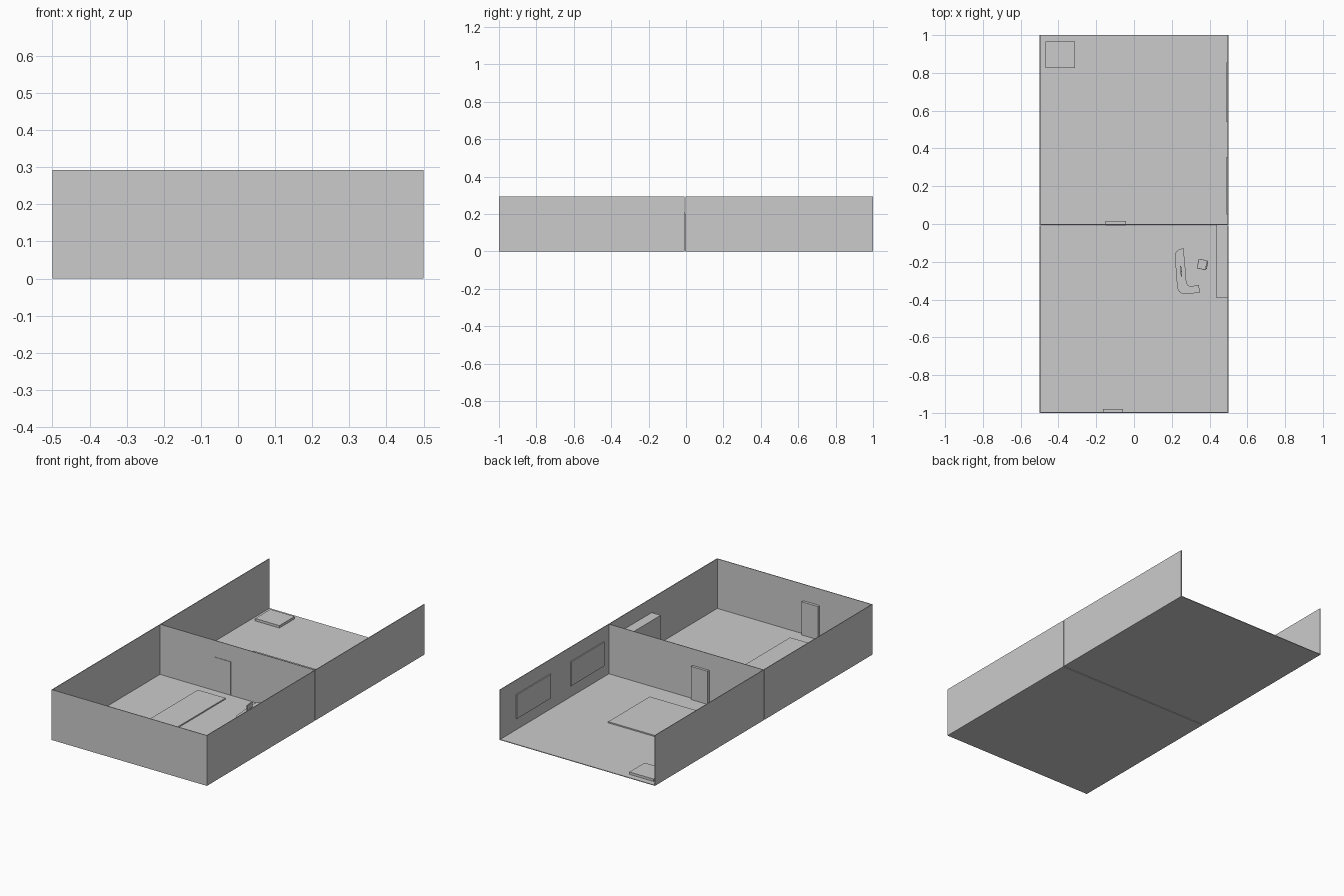
import bpy, bmesh, math

if "Cube" in bpy.data.objects:
    bpy.data.objects.remove(bpy.data.objects["Cube"])

H = 0.293   # wall height
T = 0.004   # wall and floor thickness


def box(name, x0, x1, y0, y1, z0, z1, rot=0, bevel=0):
    bm = bmesh.new()
    bmesh.ops.create_cube(bm, size=1)
    bmesh.ops.scale(bm, vec=(x1 - x0, y1 - y0, z1 - z0), verts=bm.verts)
    me = bpy.data.meshes.new(name)
    bm.to_mesh(me)
    bm.free()
    ob = bpy.data.objects.new(name, me)
    ob.location = ((x0 + x1) / 2, (y0 + y1) / 2, (z0 + z1) / 2)
    ob.rotation_euler.z = rot
    bpy.context.collection.objects.link(ob)
    if bevel:
        m = ob.modifiers.new("round", 'BEVEL')
        m.width, m.segments = bevel, 2
    return ob


def prism(name, outline, z0, z1):
    bm = bmesh.new()
    face = bm.faces.new([bm.verts.new((x, y, z0)) for x, y in outline])
    ext = bmesh.ops.extrude_face_region(bm, geom=[face])
    top = [v for v in ext["geom"] if isinstance(v, bmesh.types.BMVert)]
    bmesh.ops.translate(bm, vec=(0, 0, z1 - z0), verts=top)
    bmesh.ops.recalc_face_normals(bm, faces=bm.faces)
    me = bpy.data.meshes.new(name)
    bm.to_mesh(me)
    bm.free()
    ob = bpy.data.objects.new(name, me)
    bpy.context.collection.objects.link(ob)
    return ob


# floors and side walls of the two rooms, with a hairline joint between them
for room, y0, y1 in (("front_room", -1, -0.009), ("back_room", -0.004, 1)):
    box(room + "_floor", -0.5, 0.5, y0, y1, 0, T)
    box(room + "_left_wall", -0.5, -0.5 + T, y0, y1, 0, H)
    box(room + "_right_wall", 0.5 - T, 0.5, y0, y1, 0, H)

# cross walls (the back end stays open)
box("front_wall", -0.5, 0.5, -1, -1 + T, 0, H)
box("middle_wall", -0.5 + T, 0.5 - T, -0.004, 0, 0, H)

# doors
box("middle_door", -0.15, -0.043, -0.007, 0.015, T, 0.197)
box("front_door", -0.163, -0.058, -0.996, -0.98, T, 0.197)

# windows on the inside of the right wall
for i, (y0, y1) in enumerate(((0.05, 0.355), (0.54, 0.855))):
    box(f"window_{i + 1}", 0.49, 0.4965, y0, y1, 0.07, 0.21)

# floor coverings and low platform
box("long_rug", -0.213, -0.035, -0.907, -0.064, T, 0.011)
box("square_rug", -0.253, 0.148, 0.122, 0.504, T, 0.011)
box("low_platform", -0.468, -0.312, 0.826, 0.966, T, 0.018)

# tall cabinet against the right wall
box("cabinet", 0.438, 0.496, -0.393, -0.006, T, 0.21)

# curved reception desk
desk = [(0.217, -0.165), (0.222, -0.148), (0.238, -0.135), (0.263, -0.127),
        (0.268, -0.20), (0.274, -0.26), (0.277, -0.305), (0.284, -0.322),
        (0.298, -0.331), (0.343, -0.322), (0.349, -0.362), (0.295, -0.37),
        (0.255, -0.368), (0.238, -0.358), (0.229, -0.338), (0.222, -0.25)]
prism("reception_desk", desk, T, 0.085)

# computer on the desk
r = math.radians(5)
box("monitor_foot", 0.241, 0.267, -0.262, -0.238, 0.085, 0.088, r)
box("monitor_stem", 0.248, 0.253, -0.254, -0.246, 0.088, 0.098, r)
box("monitor_screen", 0.246, 0.252, -0.277, -0.223, 0.095, 0.125, r)
box("keyboard", 0.262, 0.274, -0.27, -0.23, 0.085, 0.087, r)

# office chair
c = math.radians(-12)
box("chair_seat", 0.337, 0.385, -0.24, -0.188, 0.045, 0.053, c, 0.003)
box("chair_back", 0.381, 0.389, -0.24, -0.197, 0.055, 0.105, c, 0.003)
box("chair_stem", 0.358, 0.364, -0.217, -0.211, 0.008, 0.046, c)
for i in range(2):
    box(f"chair_base_{i + 1}", 0.338, 0.384, -0.217, -0.211, T, 0.009,
        c + math.radians(45 + 90 * i))
